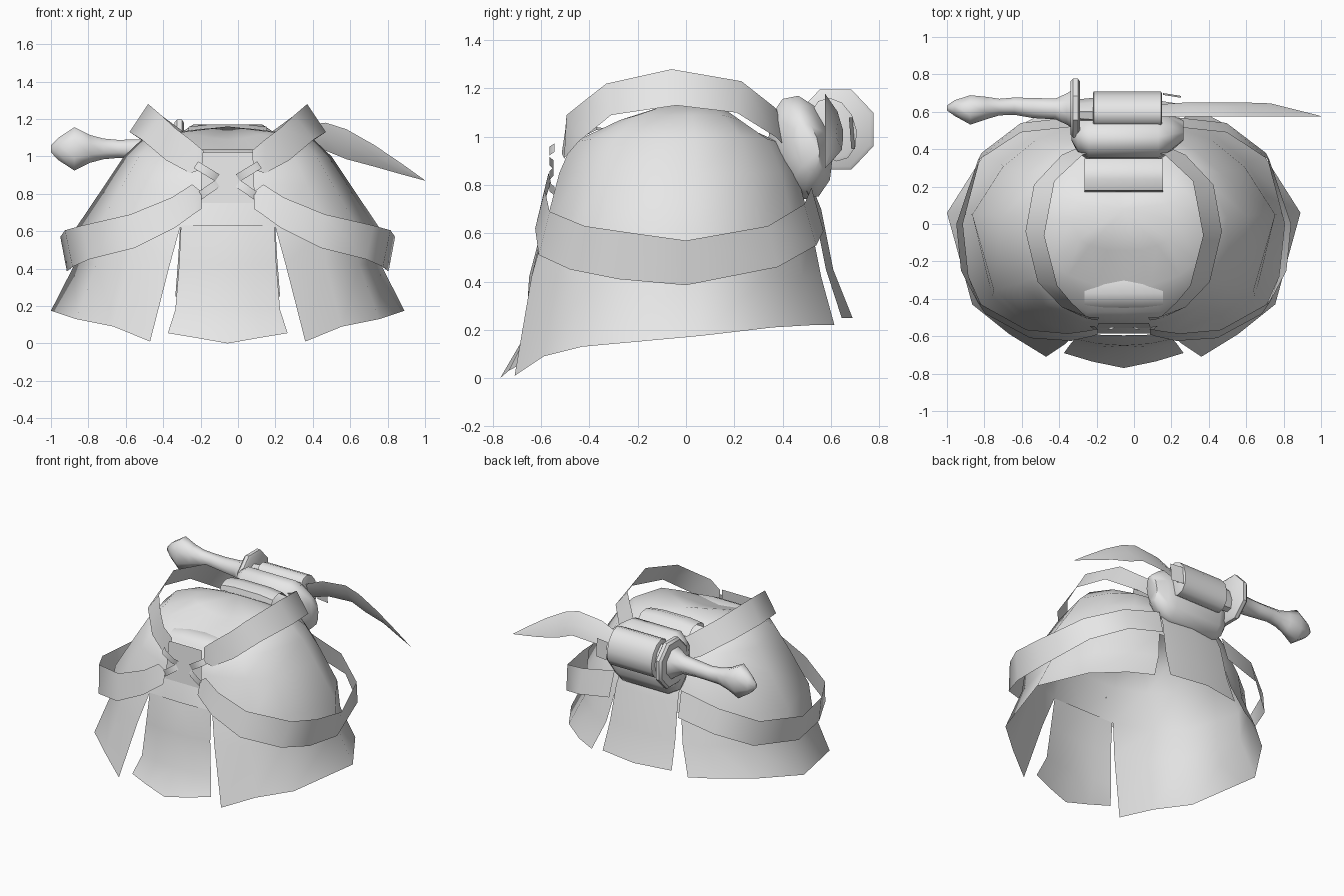
import bpy, bmesh, math

cube = bpy.data.objects.get("Cube")
if cube:
    bpy.data.objects.remove(cube)

XC = -0.055  # the garment's own centre line

grey = bpy.data.materials.new("plain grey")
grey.use_nodes = True
grey.diffuse_color = (0.8, 0.8, 0.8, 1)
grey.node_tree.nodes["Principled BSDF"].inputs["Base Color"].default_value = (0.8, 0.8, 0.8, 1)


def finish(name, bm, angle=40):
    bmesh.ops.remove_doubles(bm, verts=bm.verts, dist=0.0005)
    bmesh.ops.recalc_face_normals(bm, faces=bm.faces)
    me = bpy.data.meshes.new(name)
    bm.to_mesh(me)
    bm.free()
    me.materials.append(grey)
    ob = bpy.data.objects.new(name, me)
    bpy.context.collection.objects.link(ob)
    bpy.ops.object.select_all(action='DESELECT')
    ob.select_set(True)
    bpy.context.view_layer.objects.active = ob
    bpy.ops.object.shade_smooth_by_angle(angle=math.radians(angle))
    return ob


def add_grid(bm, rows, skip=lambda r, c: False):
    """Skin a list of equally long point rows with quads."""
    vs = [[bm.verts.new(p) for p in row] for row in rows]
    for r in range(len(rows) - 1):
        for c in range(len(rows[0]) - 1):
            if not skip(r, c):
                bm.faces.new((vs[r][c], vs[r][c + 1], vs[r + 1][c + 1], vs[r + 1][c]))


def mirrored_sheet(name, rows, angle=40, skip=lambda r, c: False):
    bm = bmesh.new()
    for s in (1, -1):
        add_grid(bm, [[(XC + s * u, y, z) for u, y, z in row] for row in rows], skip)
    return finish(name, bm, angle)


def sheet(name, rows, angle=40):
    bm = bmesh.new()
    add_grid(bm, rows)
    return finish(name, bm, angle)


def loft_x(name, sections, sides=8, tilt=0.0, angle=40):
    """Closed tube along x; sections are (x, y, z, ry, rz)."""
    bm = bmesh.new()
    rings = []
    for x, y, z, ry, rz in sections:
        ring = []
        for i in range(sides):
            a = 2 * math.pi * (i + 0.5) / sides
            p, q = ry * math.cos(a), rz * math.sin(a)
            ring.append(bm.verts.new((x, y + p * math.cos(tilt) - q * math.sin(tilt),
                                      z + p * math.sin(tilt) + q * math.cos(tilt))))
        rings.append(ring)
    for a, b in zip(rings, rings[1:]):
        for i in range(sides):
            j = (i + 1) % sides
            bm.faces.new((a[i], a[j], b[j], b[i]))
    bm.faces.new(rings[0])
    bm.faces.new(rings[-1])
    return finish(name, bm, angle)


# Skirt shell: hem of one half from the front slit round to the back slit
hem = [(.415, -.71, .01), (.61, -.59, .09), (.81, -.43, .13), (.945, .06, .175),
       (.755, .36, .21), (.55, .53, .22), (.39, .615, .22)]
# height, half width, front y, back y, front slit, back slit, dip at the centre line
levels = [(.42, .82, -.64, .56, .31, .31, 0), (.62, .81, -.585, .52, .255, .27, 0),
          (.85, .655, -.525, .46, .22, .22, 0), (1.0, .555, -.47, .39, .19, .18, .03),
          (1.09, .46, -.33, .26, .14, .14, .07), (1.13, .28, -.14, .18, .09, .09, .04),
          (1.16, 0, .08, .08, 0, 0, 0)]
dips = [1, .8, .3, 0, 0, 0, .3, .8, 1]
shell = [[(0, -.71, .01)] + hem + [(0, .615, .22)]]
for z, a, yf, yb, slit_f, slit_b, dip in levels:
    row = [(0, yf)]
    for i, (u, y, _) in enumerate(hem):
        k = -yf / .71 if y < 0 else yb / .615
        width = slit_f if i == 0 else slit_b if i == len(hem) - 1 else u * a / .945
        row.append((width, y * k if a else yf))
    row.append((0, yb))
    shell.append([(u, y, z - dip * d) for (u, y), d in zip(row, dips)])
mirrored_sheet("skirt_shell", shell, 60,
               lambda r, c: r < 2 and c in (0, len(hem)))

# Hanging centre panels, front and back
mirrored_sheet("front_panel", [
    [(0, -.595, .63), (.13, -.592, .63), (.25, -.588, .63)],
    [(0, -.65, .42), (.14, -.64, .42), (.26, -.615, .42)],
    [(0, -.665, .18), (.15, -.66, .18), (.28, -.635, .18)],
    [(0, -.77, 0.0), (.17, -.735, .03), (.32, -.69, .055)]], 60)
mirrored_sheet("back_panel", [
    [(0, .52, .80), (.24, .49, .80)],
    [(0, .56, .70), (.25, .53, .70)],
    [(0, .61, .45), (.265, .58, .45)],
    [(0, .69, .25), (.28, .645, .25)]], 60)


# Belts: points are top edge then bottom edge (u, y, z)
def belt(name, pts):
    return mirrored_sheet(name, [[p[:3] for p in pts], [p[3:] for p in pts]], 75)


belt("upper_belt", [
    (.13, -.50, 1.03, .14, -.515, .93), (.20, -.495, 1.09, .20, -.505, .91),
    (.28, -.42, 1.15, .33, -.445, .98), (.355, -.33, 1.22, .46, -.31, 1.09),
    (.425, -.06, 1.28, .525, -.04, 1.13), (.37, .23, 1.23, .48, .21, 1.10),
    (.22, .37, 1.12, .33, .37, 1.0), (.10, .40, 1.08, .15, .45, .92)])
belt("lower_belt", [
    (.14, -.56, .81, .14, -.59, .72), (.19, -.57, .85, .17, -.60, .70),
    (.30, -.585, .78, .28, -.625, .62), (.52, -.565, .69, .50, -.61, .51),
    (.78, -.42, .63, .74, -.48, .45), (.87, -.25, .605, .83, -.28, .41),
    (.895, .0, .57, .86, .0, .385), (.78, .34, .63, .76, .38, .46),
    (.55, .49, .72, .55, .54, .55), (.27, .52, .79, .28, .57, .61)])

# Recessed plate behind the lacing
sheet("lacing_plate", [[(-.19, -.53, 1.02), (.08, -.53, 1.02)],
                       [(-.20, -.555, .75), (.09, -.555, .75)]])

# Crossed lace ends, bent outward in the middle
for name, z0, z1, d in (("upper_laces", .955, .885, -.018), ("lower_laces", .775, .855, .018)):
    rows = []
    for t, out in ((0, .0), (.2, .02), (.8, .02), (1, .005)):
        u, z = .17 - .115 * t, z0 + (z1 - z0) * t
        rows.append([(u + .012, -.545 - out, z + d), (u - .012, -.545 - out, z - d)])
    mirrored_sheet(name, rows)

# Folded tabs over the waist, front and back
for name, prof in (("front_tab", [(-.285, 1.0), (-.30, 1.03), (-.37, 1.04), (-.43, 1.01), (-.46, .96)]),
                   ("back_tab", [(.17, 1.11), (.18, 1.15), (.24, 1.17), (.30, 1.16), (.35, 1.11)])):
    sheet(name, [[(-.265, y, z - .012), (-.16, y, z), (.05, y, z), (.155, y, z - .012)]
                 for y, z in prof], 50)

# Pouch behind the waist
loft_x("back_pouch", [(-.335, .50, .96, .05, .11), (-.30, .485, .955, .10, .18),
                      (-.24, .475, .955, .13, .22), (.13, .475, .955, .13, .22),
                      (.19, .485, .955, .10, .18), (.265, .50, .96, .05, .11)], 12, .2, 60)

# Dagger: sheath sleeve, guard, handle with pommel
loft_x("sheath_sleeve", [(-.22, .61, 1.03, .085, .12), (-.215, .61, 1.03, .095, .135),
                         (.145, .61, 1.03, .095, .135), (.15, .61, 1.03, .085, .12)], 12, .3)
loft_x("sheath_neck", [(-.31, .61, 1.03, .05, .10), (-.21, .61, 1.03, .06, .11)], 8, .3)
loft_x("guard", [(-.34, .62, 1.03, .155, .165), (-.325, .62, 1.03, .17, .18),
                 (-.30, .62, 1.03, .17, .18), (-.29, .62, 1.03, .155, .165)])
loft_x("handle", [(-1.0, .62, 1.04, .014, .02), (-.96, .62, 1.04, .045, .065),
                  (-.875, .61, 1.04, .085, .125), (-.79, .62, 1.04, .065, .08),
                  (-.72, .625, 1.04, .048, .06), (-.64, .63, 1.04, .05, .052),
                  (-.54, .62, 1.04, .058, .055), (-.42, .615, 1.04, .06, .065),
                  (-.36, .615, 1.035, .09, .10), (-.33, .615, 1.03, .11, .12)], 8, 0, 60)

# Curved blade with two shallow cheeks, its upper edge leaning to the body
blade = []
for x, lo, hi, y_lo, y_hi in ((.14, .98, 1.10, .64, .575), (.28, 1.02, 1.16, .65, .575),
                              (.47, 1.03, 1.18, .65, .575), (.58, .985, 1.145, .65, .575),
                              (.73, .945, 1.06, .645, .575), (.87, .905, .965, .61, .575),
                              (1.0, .87, .872, .577, .575)):
    ym, zm, t = (y_lo + y_hi) / 2, (lo + hi) / 2, .1 * (hi - lo)
    blade.append([(x, y_lo, lo), (x, ym + t, zm), (x, y_hi, hi), (x, ym - t, zm), (x, y_lo, lo)])
sheet("blade", blade)

# Small clip plate beside the sleeve
sheet("clip_plate", [[(.155, .69, 1.08), (.25, .675, 1.08)],
                     [(.155, .70, .95), (.25, .685, .95)]])
